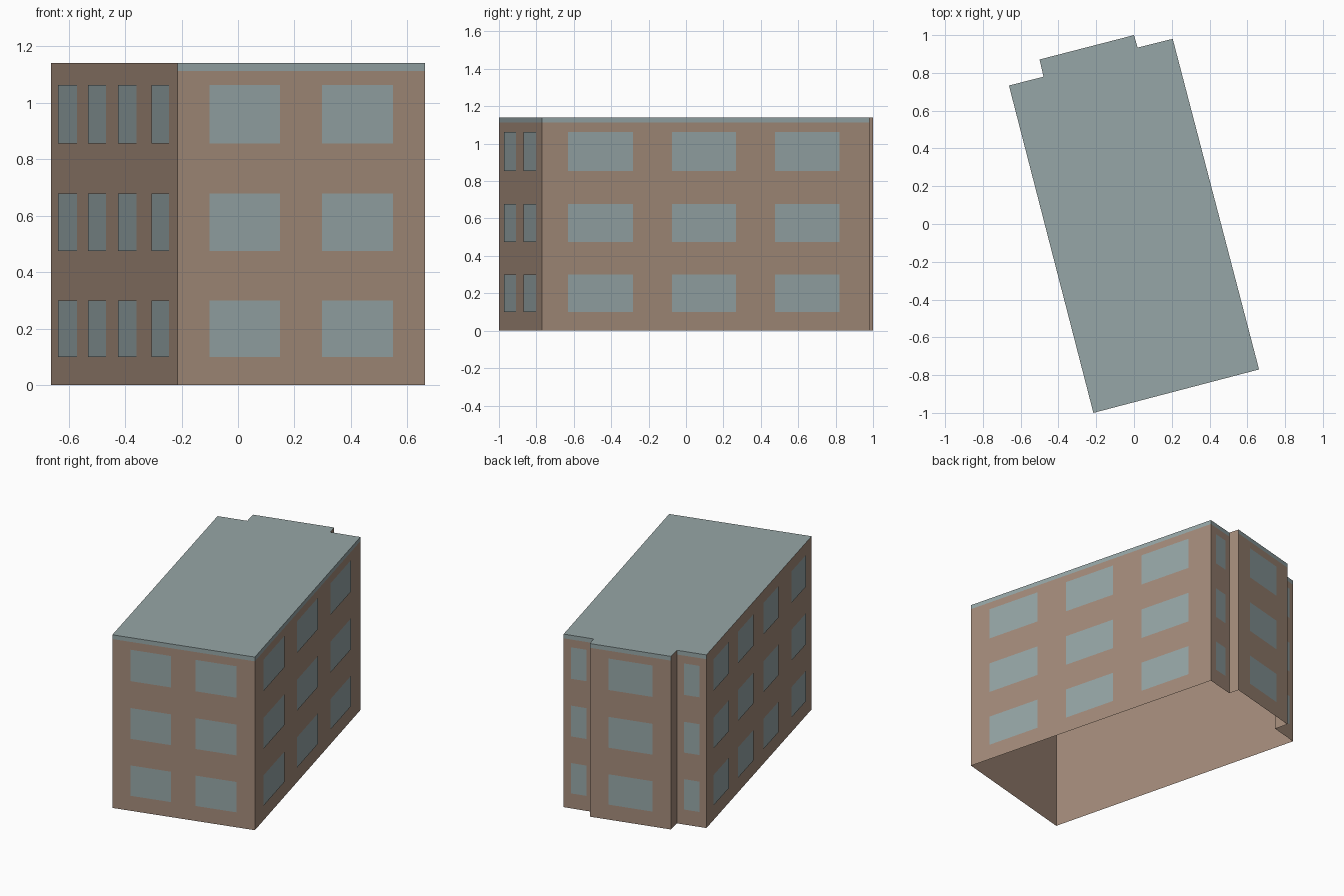
import bpy, bmesh
from mathutils import Vector

cube = bpy.data.objects.get("Cube")
if cube:
    bpy.data.objects.remove(cube, do_unlink=True)


def material(name, color):
    mat = bpy.data.materials.new(name)
    mat.use_nodes = True
    mat.diffuse_color = (*color, 1)
    mat.node_tree.nodes["Principled BSDF"].inputs["Base Color"].default_value = (*color, 1)
    return mat


BROWN = material("brown plaster", (0.37, 0.26, 0.195))
GREY = material("blue grey", (0.305, 0.38, 0.385))

HEIGHT, TRIM, PLATE = 1.14, 1.112, 0.003
ROWS = [(0.1, 0.3), (0.475, 0.678), (0.855, 1.062)]

# Footprint corners, counter-clockwise from the front right corner
front_right, front_left = Vector((-0.215, -1)), Vector((0.662, -0.77))
back_left, bay_left_in = Vector((0.205, 0.98)), Vector((0.019, 0.934))
bay_left, bay_right = Vector((0, 1)), Vector((-0.5, 0.871))
bay_right_in, back_right = Vector((-0.479, 0.78)), Vector((-0.662, 0.733))

# Each wall: name, start, end, has roof trim, window spans along its length
WALLS = [
    ("front", front_right, front_left, True, [(0.13, 0.414), (0.584, 0.871)]),
    ("left", front_left, back_left, True, [(0.079, 0.278), (0.397, 0.593), (0.712, 0.908)]),
    ("back_left", back_left, bay_left_in, True, [(0.25, 0.77)]),
    ("bay_left", bay_left_in, bay_left, False, []),
    ("bay", bay_left, bay_right, True, [(0.23, 0.775)]),
    ("bay_right", bay_right, bay_right_in, False, []),
    ("back_right", bay_right_in, back_right, True, [(0.25, 0.77)]),
    ("right", back_right, front_right, False,
     [(0.061, 0.21), (0.298, 0.441), (0.536, 0.683), (0.802, 0.941)]),
]


def panel(bm, a, b, low, high, index=0):
    """Upright rectangle from a to b, facing outwards."""
    corners = [(a, low), (b, low), (b, high), (a, high)]
    face = bm.faces.new([bm.verts.new((p.x, p.y, z)) for p, z in corners])
    face.material_index = index


def finish(bm, name, mats):
    bmesh.ops.remove_doubles(bm, verts=bm.verts[:], dist=0.0001)
    mesh = bpy.data.meshes.new(name)
    bm.to_mesh(mesh)
    bm.free()
    for mat in mats:
        mesh.materials.append(mat)
    bpy.context.collection.objects.link(bpy.data.objects.new(name, mesh))


# Outer walls, open underneath, with a grey trim under the roof edge
walls = bmesh.new()
for name, a, b, has_trim, spans in WALLS:
    panel(walls, a, b, 0, TRIM)
    panel(walls, a, b, TRIM, HEIGHT, 1 if has_trim else 0)
finish(walls, "walls", [BROWN, GREY])

# Flat roof
roof = bmesh.new()
roof.faces.new([roof.verts.new((a.x, a.y, HEIGHT)) for _, a, *_ in WALLS])
finish(roof, "roof", [GREY])

# Window panes as thin plates on each wall
for name, a, b, has_trim, spans in WALLS:
    if not spans:
        continue
    along = b - a
    out = Vector((along.y, -along.x)).normalized() * PLATE
    panes = bmesh.new()
    for start, end in spans:
        for low, high in ROWS:
            panel(panes, a + along * start + out, a + along * end + out, low, high)
    finish(panes, name + "_windows", [GREY])
